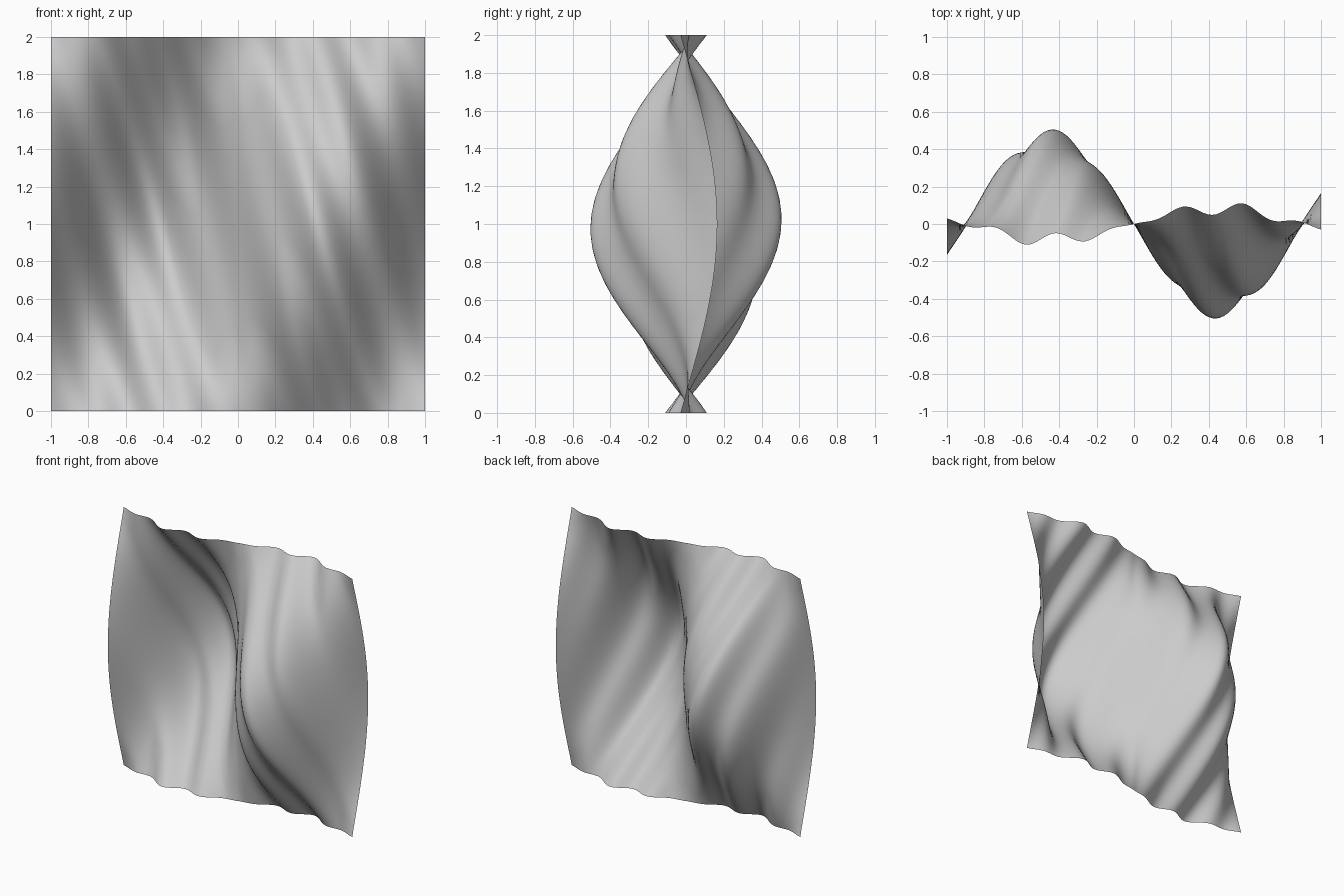
import bpy, bmesh
from math import sin, cos, pi

if "Cube" in bpy.data.objects:
    bpy.data.objects.remove(bpy.data.objects["Cube"])

# One thin rippled sheet: a broad S-shaped swell with finer diagonal waves
SWELL, RIPPLE, FREQ = 0.472, 0.036, 3.5

def depth(x, w):
    broad = -SWELL * sin(FREQ * x) * cos(FREQ / 2 * w)
    fine = -RIPPLE * abs(sin(pi * x)) * sin(6 * pi * x + 2 * pi * w)
    return broad + fine

# Flat grid, stood upright and displaced along y
bm = bmesh.new()
bmesh.ops.create_grid(bm, x_segments=100, y_segments=100, size=1)
for v in bm.verts:
    x, w = v.co.x, v.co.y
    v.co = (x, depth(x, w), w + 1)
for f in bm.faces:
    f.smooth = True

mesh = bpy.data.meshes.new("wavy_sheet")
bm.to_mesh(mesh)
bm.free()
sheet = bpy.data.objects.new("wavy_sheet", mesh)
bpy.context.collection.objects.link(sheet)
